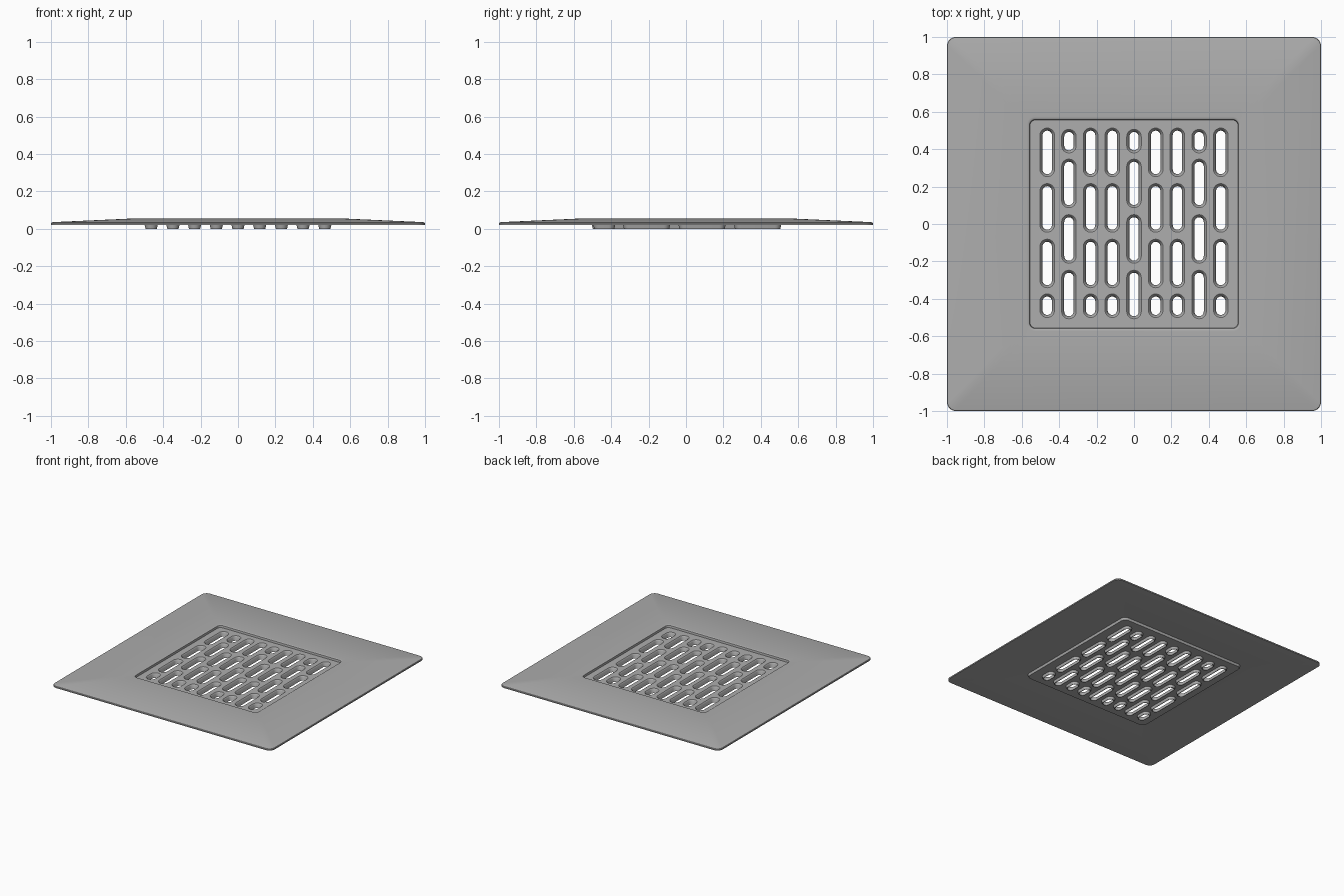
import bpy, bmesh, math
from mathutils import Vector

cube = bpy.data.objects.get("Cube")
if cube:
    bpy.data.objects.remove(cube, do_unlink=True)

steel = bpy.data.materials.new("brushed_grey")
steel.use_nodes = True
grey = (0.42, 0.42, 0.42, 1)
steel.diffuse_color = grey
steel.node_tree.nodes["Principled BSDF"].inputs["Base Color"].default_value = grey


def rounded_loop(bm, cx, cy, hx, hy, r, z, steps=6):
    """Closed ring of vertices around a rounded rectangle."""
    ring = []
    for corner, (sx, sy) in enumerate([(1, 1), (-1, 1), (-1, -1), (1, -1)]):
        for i in range(steps + 1):
            a = math.pi / 2 * (corner + i / steps)
            ring.append(bm.verts.new((cx + sx * (hx - r) + r * math.cos(a),
                                      cy + sy * (hy - r) + r * math.sin(a), z)))
    return ring


def bridge(bm, a, b):
    n = len(a)
    for i in range(n):
        j = (i + 1) % n
        bm.faces.new((a[i], a[j], b[j], b[i]))


def loft(bm, rings, closed=False):
    for a, b in zip(rings, rings[1:]):
        bridge(bm, a, b)
    if closed:
        bridge(bm, rings[-1], rings[0])


def fill(bm, rings):
    """Flat sheet inside the first ring, with the other rings as holes."""
    edges = [bm.edges.get((r[i - 1], r[i])) for r in rings for i in range(len(r))]
    bmesh.ops.triangle_fill(bm, edges=edges, use_beauty=True, normal=Vector((0, 0, 1)))


def finish(bm, name):
    bmesh.ops.remove_doubles(bm, verts=bm.verts, dist=0.00005)
    bmesh.ops.recalc_face_normals(bm, faces=bm.faces)
    mesh = bpy.data.meshes.new(name)
    bm.to_mesh(mesh)
    bm.free()
    mesh.materials.append(steel)
    obj = bpy.data.objects.new(name, mesh)
    bpy.context.collection.objects.link(obj)
    bpy.ops.object.select_all(action="DESELECT")
    obj.select_set(True)
    bpy.context.view_layer.objects.active = obj
    bpy.ops.object.shade_smooth_by_angle(angle=math.radians(30))


PANEL, TOP, UNDER = 0.556, 0.035, 0.021

# Sloping frame: half width, corner radius, height around the section
section = [(PANEL, 0.03, TOP), (0.559, 0.032, 0.051), (0.563, 0.034, 0.054),
           (0.572, 0.04, 0.055), (0.99, 0.04, 0.036), (0.997, 0.045, 0.034),
           (1.0, 0.048, 0.03), (1.0, 0.048, 0.021), (0.99, 0.04, 0.02),
           (0.575, 0.04, 0.04), (0.57, 0.04, UNDER), (PANEL, 0.03, UNDER)]
bm = bmesh.new()
loft(bm, [rounded_loop(bm, 0, 0, h, h, r, z) for h, r, z in section], closed=True)
finish(bm, "sloped_frame")

# Recessed grate with staggered slots, each drawn down into a tapered collar
bm = bmesh.new()
tops = [rounded_loop(bm, 0, 0, PANEL, PANEL, 0.03, TOP)]
unders = [rounded_loop(bm, 0, 0, PANEL, PANEL, 0.03, UNDER)]
bridge(bm, tops[0], unders[0])
collar = [(0.039, TOP), (0.035, 0.032), (0.032, 0.026), (0.025, 0),
          (0.030, 0), (0.035, UNDER)]
long_half, short_half, pitch = 0.13, 0.063, 0.297
for col in range(9):
    x = (col - 4) * 0.116
    flip = -1 if col % 3 == 1 else 1
    slots = [(0.38 - k * pitch, long_half) for k in range(3)] + [(-0.44, short_half)]
    for y, half in slots:
        rings = [rounded_loop(bm, x, flip * y + 0.003, w, half - 0.039 + w, w - 0.0002, z)
                 for w, z in collar]
        loft(bm, rings)
        tops.append(rings[0])
        unders.append(rings[-1])
fill(bm, tops)
fill(bm, unders)
finish(bm, "slotted_grate")
